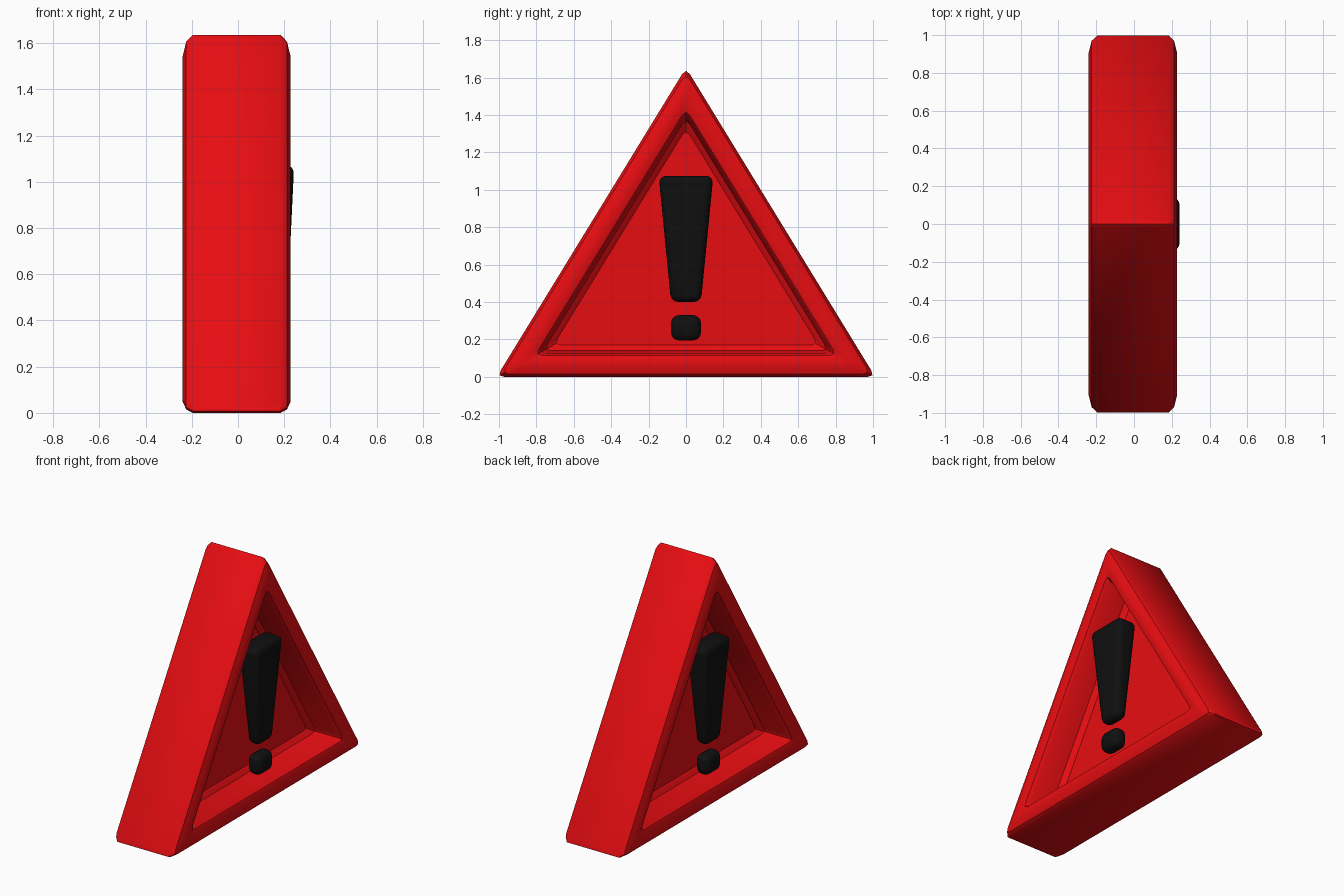
import bpy, bmesh
from mathutils import Vector

if "Cube" in bpy.data.objects:
    bpy.data.objects.remove(bpy.data.objects["Cube"])


def material(name, color):
    m = bpy.data.materials.new(name)
    m.diffuse_color = color
    m.use_nodes = True
    m.node_tree.nodes["Principled BSDF"].inputs["Base Color"].default_value = m.diffuse_color
    return m


red = material("red", (0.8, 0.004, 0.006, 1))
black = material("black", (0.005, 0.005, 0.005, 1))


def finish(name, bm, mat, angle=0.5):
    bmesh.ops.recalc_face_normals(bm, faces=bm.faces)
    me = bpy.data.meshes.new(name)
    bm.to_mesh(me)
    bm.free()
    ob = bpy.data.objects.new(name, me)
    bpy.context.collection.objects.link(ob)
    me.materials.append(mat)
    bpy.ops.object.select_all(action='DESELECT')
    bpy.context.view_layer.objects.active = ob
    ob.select_set(True)
    bpy.ops.object.shade_smooth_by_angle(angle=angle)
    return ob


# Triangle outline in the yz plane, inset by d, with blunted corners
HALF, TOP = 1.012, 1.653
SIDE = (HALF ** 2 + TOP ** 2) ** 0.5


def outline(d, r=0.04):
    top = TOP - d * SIDE / HALF
    half = (top - d) * HALF / TOP
    c = [Vector((-half, d)), Vector((half, d)), Vector((0, top))]
    pts = []
    for i in range(3):
        a = (c[i - 1] - c[i]).normalized() * r
        b = (c[(i + 1) % 3] - c[i]).normalized() * r
        pts += [c[i] + a, c[i] + (a + b) / 4, c[i] + b]
    return pts


# Triangular frame with a deep recess on both sides: (inset, half thickness)
profile = [(0.0, 0.19), (0.015, 0.218), (0.05, 0.234), (0.085, 0.234),
           (0.115, 0.222), (0.127, 0.195), (0.14, 0.05), (0.17, 0.02)]
stations = [(d, -x) for d, x in reversed(profile)] + profile
bm = bmesh.new()
rings = [[bm.verts.new((x - 0.006, p.x, p.y)) for p in outline(d)]
         for d, x in stations]
for a, b in zip(rings, rings[1:]):
    for i in range(len(a)):
        j = (i + 1) % len(a)
        bm.faces.new((a[i], a[j], b[j], b[i]))
bm.faces.new(rings[0])
bm.faces.new(rings[-1])
finish("triangle_frame", bm, red)


# Rounded tapered blocks forming the warning mark, one set per side
def block(name, side, z0, z1, bottom, top, bevel):
    bm = bmesh.new()
    bmesh.ops.create_cube(bm, size=2)
    for v in bm.verts:
        thick, wide = top if v.co.z > 0 else bottom
        v.co = (side * 0.167 + v.co.x * thick, v.co.y * wide,
                z1 if v.co.z > 0 else z0)
    bmesh.ops.bevel(bm, geom=bm.edges[:], offset=bevel, segments=4,
                    profile=0.5, affect='EDGES', clamp_overlap=True)
    finish(name, bm, black, 0.8)


for side, label in ((1, "right"), (-1, "left")):
    block(label + "_mark_bar", side, 0.40, 1.075,
          (0.044, 0.08), (0.076, 0.146), 0.04)
    block(label + "_mark_dot", side, 0.195, 0.33,
          (0.05, 0.08), (0.05, 0.08), 0.043)
